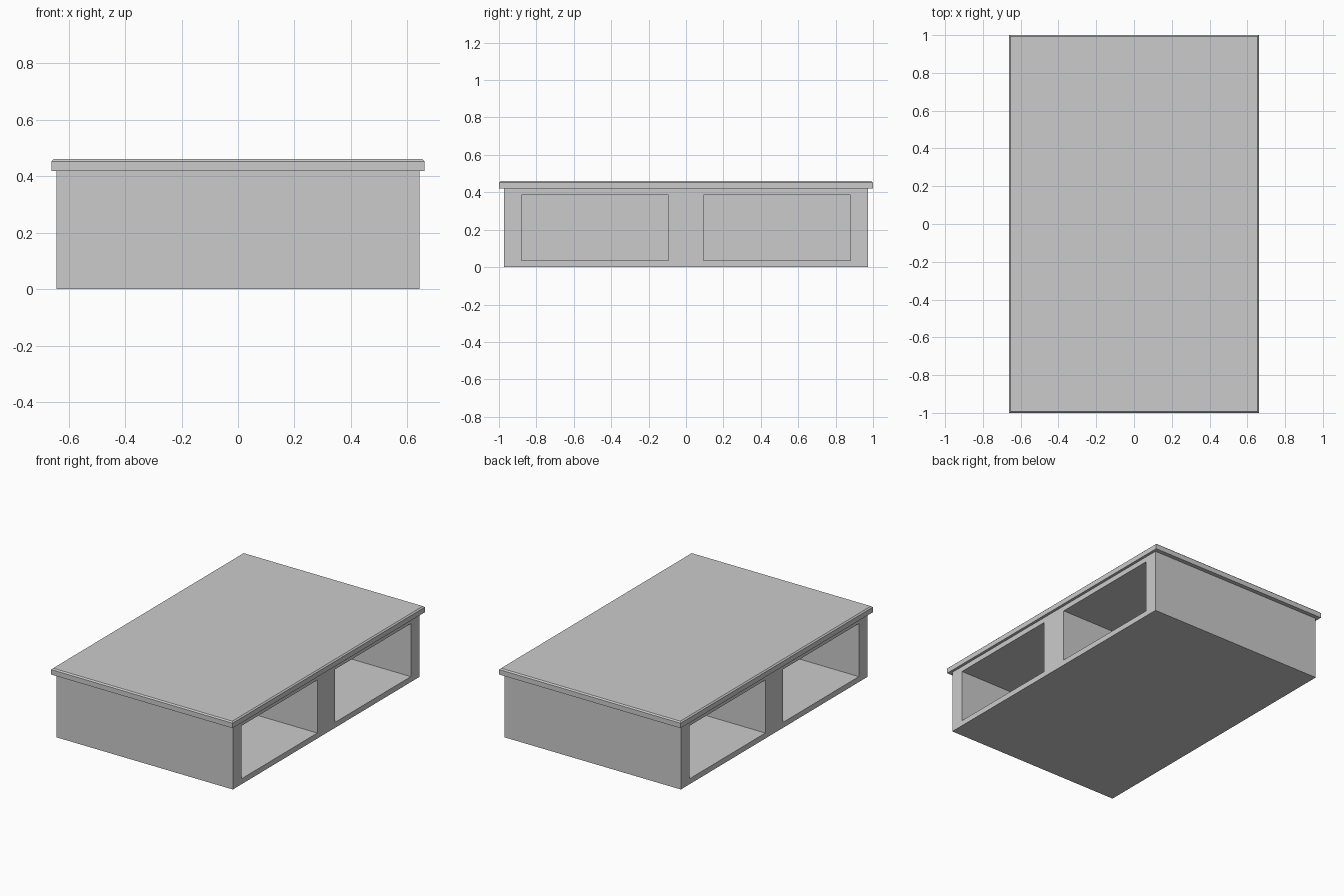
import bpy
import bmesh

if "Cube" in bpy.data.objects:
    bpy.data.objects.remove(bpy.data.objects["Cube"])

grey = bpy.data.materials.new("plain_grey")
grey.diffuse_color = (0.6, 0.6, 0.6, 1)
grey.use_nodes = True
grey.node_tree.nodes["Principled BSDF"].inputs["Base Color"].default_value = grey.diffuse_color

BX, BY, BH = 0.643, 0.972, 0.419    # body half width, half length, height
LX, LY, TOP = 0.661, 1.0, 0.46      # lid half width, half length, top height


def box(bm, x, y, z0, z1):
    """Add a centred box with half sizes x and y, from z0 to z1."""
    verts = bmesh.ops.create_cube(bm, size=1)["verts"]
    bmesh.ops.scale(bm, vec=(2 * x, 2 * y, z1 - z0), verts=verts)
    bmesh.ops.translate(bm, vec=(0, 0, (z0 + z1) / 2), verts=verts)


def finish(bm, name):
    bmesh.ops.recalc_face_normals(bm, faces=bm.faces)
    mesh = bpy.data.meshes.new(name)
    bm.to_mesh(mesh)
    bm.free()
    mesh.materials.append(grey)
    bpy.context.collection.objects.link(bpy.data.objects.new(name, mesh))


# Body: two open compartments on each long side, closed by a middle partition
bm = bmesh.new()
box(bm, BX, BY, 0, BH)
for axis, cuts in (((0, 1, 0), (-0.88, -0.093, 0.093, 0.88)),
                   ((0, 0, 1), (0.036, 0.385))):
    for c in cuts:
        bmesh.ops.bisect_plane(bm, geom=bm.verts[:] + bm.edges[:] + bm.faces[:],
                               plane_co=[a * c for a in axis], plane_no=axis)
openings = []
for f in bm.faces:
    c = f.calc_center_median()
    if abs(f.normal.x) > 0.9 and 0.093 < abs(c.y) < 0.88 and 0.036 < c.z < 0.385:
        openings.append(f)
for f in openings:
    side = 1 if f.normal.x > 0 else -1
    ext = bmesh.ops.extrude_discrete_faces(bm, faces=[f])["faces"][0]
    rim = ext.verts[:]
    bmesh.ops.translate(bm, vec=(-side * (BX - 0.03), 0, 0), verts=rim)
bmesh.ops.dissolve_limit(bm, angle_limit=0.01, verts=bm.verts, edges=bm.edges)
finish(bm, "storage_body")

# Lid: overhanging slab with a small chamfer round the upper edge
bm = bmesh.new()
box(bm, LX, LY, BH, TOP - 0.008)
top = max(bm.faces, key=lambda f: f.calc_center_median().z)
bmesh.ops.inset_region(bm, faces=[top], thickness=0.012)
bmesh.ops.translate(bm, vec=(0, 0, 0.008), verts=top.verts[:])
finish(bm, "lid")
